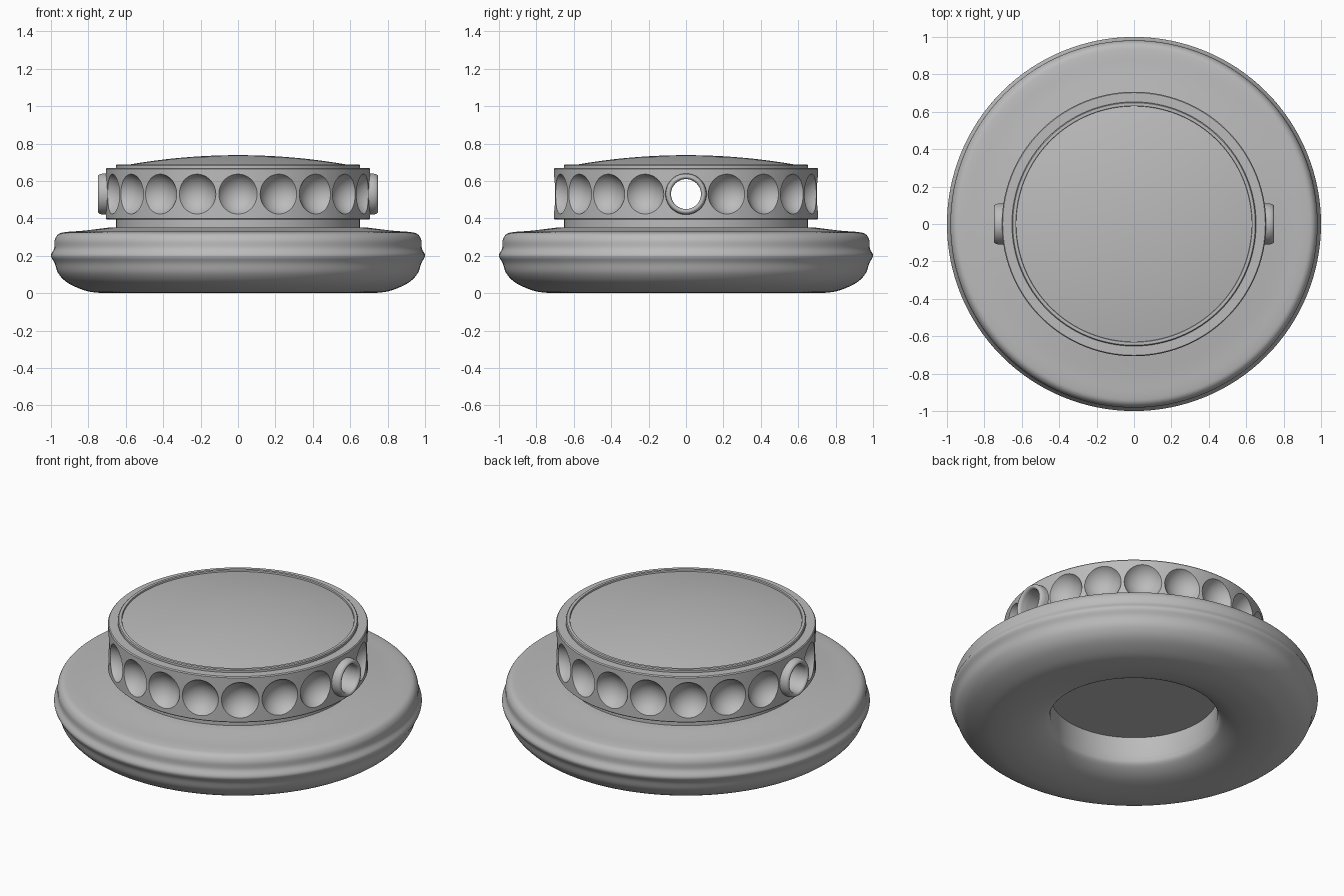
import bpy, bmesh, math
from mathutils import Matrix, Vector

if "Cube" in bpy.data.objects:
    bpy.data.objects.remove(bpy.data.objects["Cube"])

grey = bpy.data.materials.new("plain grey")
grey.diffuse_color = (0.5, 0.5, 0.5, 1)
grey.use_nodes = True
grey.node_tree.nodes["Principled BSDF"].inputs["Base Color"].default_value = grey.diffuse_color


def finish(name, bm):
    """Turn a bmesh into a named grey object."""
    bmesh.ops.recalc_face_normals(bm, faces=bm.faces[:])
    mesh = bpy.data.meshes.new(name)
    bm.to_mesh(mesh)
    bm.free()
    mesh.materials.append(grey)
    ob = bpy.data.objects.new(name, mesh)
    bpy.context.collection.objects.link(ob)
    return ob


def smooth_curve(points, steps=5):
    """Catmull-Rom curve through the given (radius, z) points."""
    p = [Vector(q) for q in points]
    p = [2 * p[0] - p[1]] + p + [2 * p[-1] - p[-2]]
    out = []
    for i in range(1, len(p) - 2):
        a, b, c, d = p[i - 1:i + 3]
        for s in range(steps):
            t = s / steps
            v = 0.5 * (2 * b + (c - a) * t + (2 * a - 5 * b + 4 * c - d) * t * t
                       + (3 * b - a - 3 * c + d) * t ** 3)
            out.append((max(v.x, 0), v.y))
    return out + [tuple(points[-1])]


def lathe(name, profile, steps=128, closed=False, matrix=Matrix()):
    """Spin a (radius, z) profile around z."""
    bm = bmesh.new()
    verts = [bm.verts.new((r, 0, z)) for r, z in profile]
    pairs = list(zip(verts, verts[1:]))
    if closed:
        pairs.append((verts[-1], verts[0]))
    edges = [bm.edges.new(e) for e in pairs]
    bmesh.ops.spin(bm, geom=verts + edges, cent=(0, 0, 0), axis=(0, 0, 1),
                   angle=2 * math.pi, steps=steps)
    bmesh.ops.remove_doubles(bm, verts=bm.verts[:], dist=0.0005)
    bm.transform(matrix)
    return finish(name, bm)


def shade(ob, angle=35):
    bpy.ops.object.select_all(action='DESELECT')
    ob.select_set(True)
    bpy.context.view_layer.objects.active = ob
    bpy.ops.object.shade_smooth_by_angle(angle=math.radians(angle))


MID_Z = 0.53

# Padded base: rounded ring with a blind recess underneath
base_outer = smooth_curve([
    (0.455, 0.10), (0.475, 0.06), (0.55, 0.022), (0.65, 0.003), (0.74, 0.002),
    (0.82, 0.015), (0.91, 0.055), (0.96, 0.105), (0.98, 0.16), (1.0, 0.2),
    (0.983, 0.24), (0.98, 0.285), (0.96, 0.316), (0.92, 0.327), (0.82, 0.335),
    (0.68, 0.352)])
base = lathe("base", [(0, 0.22), (0.455, 0.22)] + base_outer + [(0, 0.353)])
shade(base, 40)

# Knob body: neck and wide grip ring
body = lathe("grip_ring", [
    (0, 0.30), (0.652, 0.30), (0.652, 0.395), (0.702, 0.395), (0.707, 0.400),
    (0.707, 0.664), (0.702, 0.67), (0, 0.67)], steps=120)

# Cutters: finger dimples around the ring and a cross hole along x
bm = bmesh.new()
for i in range(20):
    if i % 10:
        a = i * math.pi / 10
        place = Matrix.Translation((0.757 * math.cos(a), 0.757 * math.sin(a), MID_Z))
        bmesh.ops.create_uvsphere(bm, u_segments=40, v_segments=24, radius=0.118,
                                  matrix=place)
bmesh.ops.create_cone(bm, cap_ends=True, segments=48, radius1=0.08, radius2=0.08, depth=2,
                      matrix=Matrix.Translation((0, 0, MID_Z)) @ Matrix.Rotation(math.pi / 2, 4, 'Y'))
cutter = finish("dimple_cutter", bm)
cut = body.modifiers.new("dimples", 'BOOLEAN')
cut.operation = 'DIFFERENCE'
cut.solver = 'EXACT'
cut.object = cutter
bpy.context.view_layer.objects.active = body
bpy.ops.object.modifier_apply(modifier=cut.name)
bpy.data.objects.remove(cutter)
shade(body, 25)

# Domed cap with a thin rim
R = 3.4
dome = [(r, 0.738 - R + math.sqrt(R * R - r * r))
        for r in [0.63 * i / 12 for i in range(12, -1, -1)]]
cap = lathe("domed_cap", [(0, 0.66), (0.653, 0.66), (0.653, 0.683), (0.648, 0.688),
                          (0.632, 0.688), (0.63, 0.68)] + dome)
shade(cap, 30)

# Rounded eyelets on both ends of the cross hole
eyelet_profile = [(0.08, 0.66), (0.108, 0.66), (0.11, 0.72), (0.107, 0.737), (0.101, 0.746),
                  (0.094, 0.749), (0.087, 0.747), (0.082, 0.740), (0.08, 0.73)]
for side, label in ((1, "right"), (-1, "left")):
    turn = Matrix.Translation((0, 0, MID_Z)) @ Matrix.Rotation(side * math.pi / 2, 4, 'Y')
    shade(lathe(label + "_eyelet", eyelet_profile, 48, True, turn), 40)
